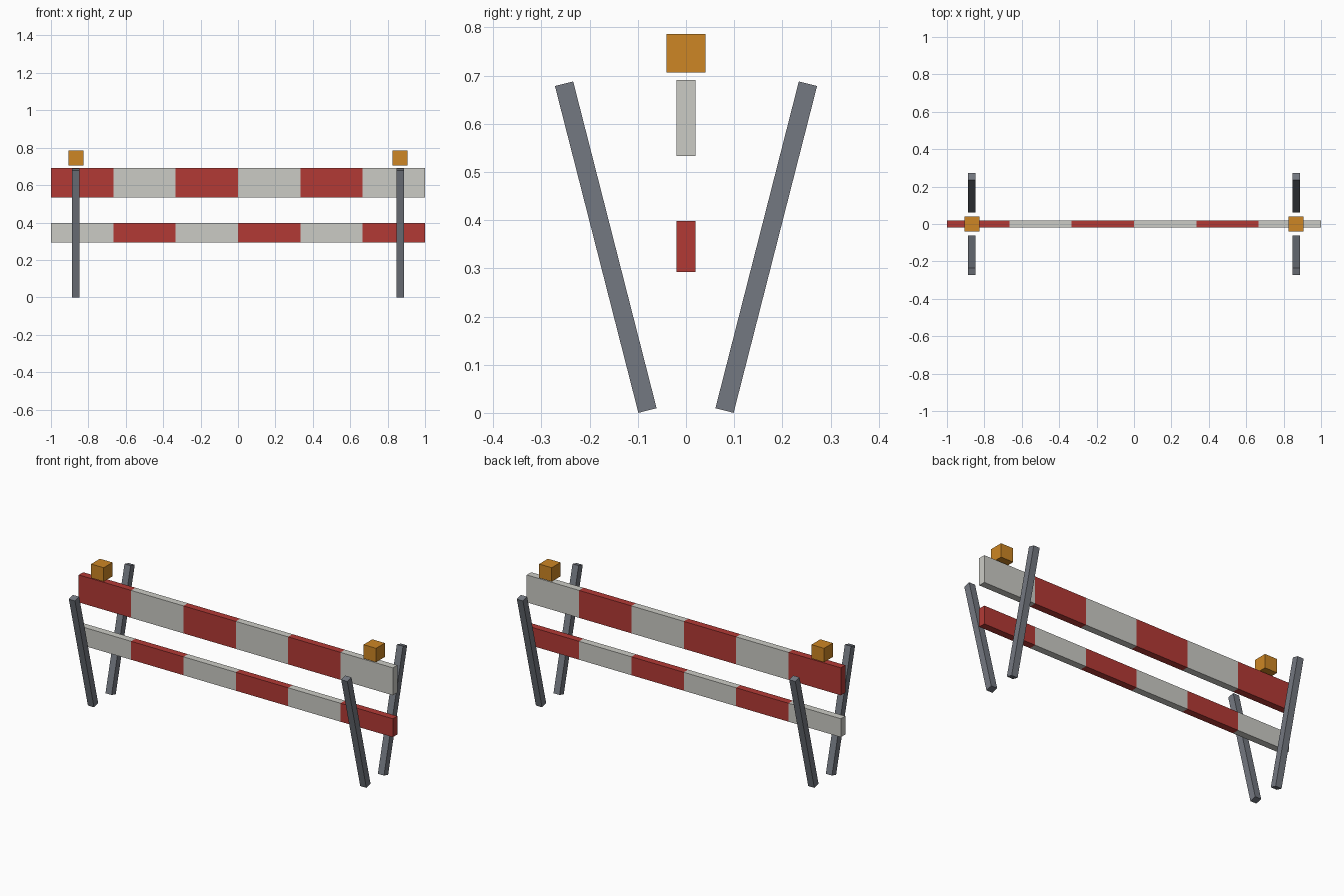
import bpy, bmesh, math
from mathutils import Matrix, Vector

if "Cube" in bpy.data.objects:
    bpy.data.objects.remove(bpy.data.objects["Cube"])


def material(name, rgb):
    m = bpy.data.materials.new(name)
    m.diffuse_color = (*rgb, 1)
    m.use_nodes = True
    m.node_tree.nodes["Principled BSDF"].inputs["Base Color"].default_value = m.diffuse_color
    return m


RED = material("red", (0.45, 0.042, 0.036))
WHITE = material("off white", (0.60, 0.60, 0.56))
GREY = material("steel grey", (0.175, 0.19, 0.22))
AMBER = material("amber", (0.61, 0.24, 0.018))


def box(name, centre, size, mats, tilt=0.0, stripes=0, first=0):
    """Box tilted about x; optional equal stripes cut along x, alternating materials."""
    bm = bmesh.new()
    bmesh.ops.create_cube(bm, size=1, matrix=Matrix.Diagonal((*size, 1)))
    step = size[0] / max(stripes, 1)
    for i in range(1, stripes):
        bmesh.ops.bisect_plane(bm, geom=bm.verts[:] + bm.edges[:] + bm.faces[:],
                               plane_co=(-size[0] / 2 + i * step, 0, 0), plane_no=(1, 0, 0))
    if stripes:
        for f in bm.faces:
            i = int((f.calc_center_median().x + size[0] / 2) / step)
            f.material_index = (min(i, stripes - 1) + first) % 2
    bm.transform(Matrix.Rotation(tilt, 4, 'X'))
    mesh = bpy.data.meshes.new(name)
    bm.to_mesh(mesh)
    bm.free()
    for m in mats:
        mesh.materials.append(m)
    ob = bpy.data.objects.new(name, mesh)
    ob.location = Vector(centre)
    bpy.context.collection.objects.link(ob)
    return ob


# Striped boards, with opposite stripe order
box("upper_board", (0, 0, 0.612), (2, 0.04, 0.158), (RED, WHITE), stripes=6, first=0)
box("lower_board", (0, 0, 0.345), (2, 0.04, 0.106), (RED, WHITE), stripes=6, first=1)

# Warning lamps and splayed legs at both ends
for side, sx in (("left", -1), ("right", 1)):
    x = sx * 0.867
    box(f"{side}_lamp", (x, 0, 0.746), (0.08, 0.08, 0.08), (AMBER,))
    for end, sy in (("front", -1), ("back", 1)):
        box(f"{end}_{side}_leg", (x, sy * 0.1665, 0.344), (0.039, 0.039, 0.70),
            (GREY,), tilt=-sy * 0.25)
